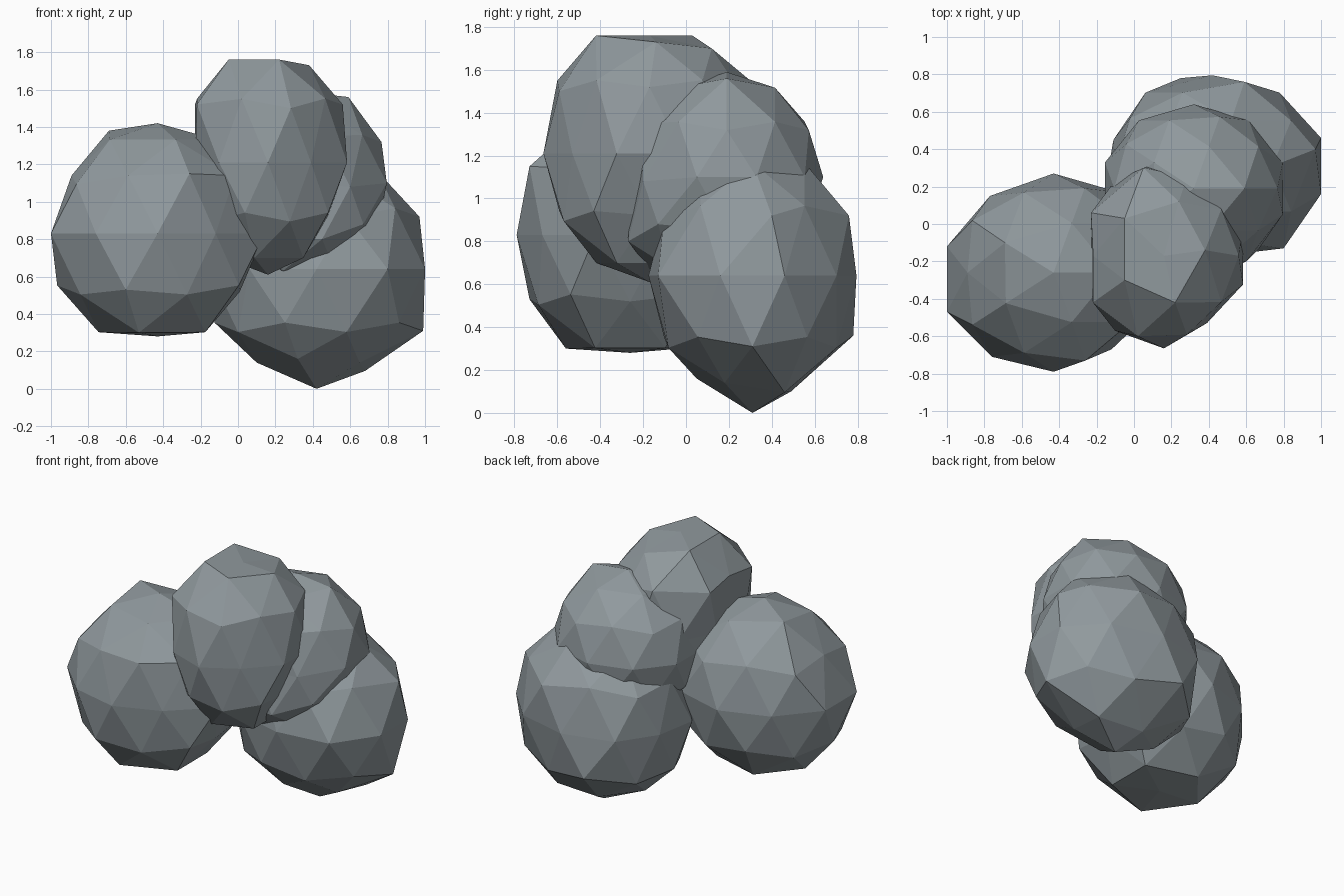
import bpy
import bmesh
from mathutils import Vector

stone = bpy.data.materials.new("blue_grey_stone")
stone.diffuse_color = (0.28, 0.32, 0.34, 1.0)


def boulder(name, centre, radii, z_up, z_down, low, high, left=-9.0, moves=()):
    """Low-poly boulder: ellipsoid with separate upper and lower heights,
    flattened at its limits, with single corners pulled to given points."""
    bm = bmesh.new()
    bmesh.ops.create_icosphere(bm, subdivisions=2, radius=1.0)
    c = Vector(centre)
    for v in bm.verts:
        h = z_up if v.co.z > 0 else z_down
        v.co = c + Vector((v.co.x * radii[0], v.co.y * radii[1], v.co.z * h))
        v.co.z = min(max(v.co.z, low), high)
        v.co.x = max(v.co.x, left)
    free = list(bm.verts)
    for target in moves:
        t = Vector(target)
        corner = min(free, key=lambda v: (v.co - t).length)
        free.remove(corner)
        corner.co = t
    bmesh.ops.recalc_face_normals(bm, faces=bm.faces)
    mesh = bpy.data.meshes.new(name)
    bm.to_mesh(mesh)
    bm.free()
    mesh.materials.append(stone)
    obj = bpy.data.objects.new(name, mesh)
    bpy.context.collection.objects.link(obj)
    return obj


# left boulder, with a flattened underside
boulder("left_boulder", (-0.43, -0.26, 0.83), (0.60, 0.53),
        0.59, 0.62, 0.28, 1.42,
        moves=[(-0.69, -0.10, 1.38), (-1.0, -0.12, 0.83), (-1.0, -0.47, 0.83),
               (-0.76, -0.71, 0.83), (-0.77, 0.15, 0.83), (0.01, -0.26, 0.52),
               (-0.89, -0.26, 1.14), (-0.26, -0.73, 1.15), (-0.43, -0.79, 0.83),
               (-0.53, -0.56, 0.30), (-0.60, -0.73, 0.53), (-0.12, -0.67, 0.83)])

# large base boulder, with a few uneven corners on the right and back
boulder("base_boulder", (0.42, 0.31, 0.64), (0.61, 0.485),
        0.62, 0.64, 0.0, 1.26,
        moves=[(0.99, 0.31, 0.31), (0.80, -0.13, 0.64), (0.25, 0.78, 0.36),
               (0.59, 0.76, 0.92), (-0.11, 0.45, 0.64), (0.32, 0.05, 0.16),
               (0.10, 0.31, 0.14), (0.34, 0.49, 0.10), (0.65, 0.18, 0.14),
               (0.97, 0.40, 0.92)])

# tall front boulder, with a flattened top and left side
boulder("top_boulder", (0.16, -0.17, 1.21), (0.445, 0.495),
        0.65, 0.60, 0.61, 1.76, left=-0.23,
        moves=[(-0.23, 0.06, 1.52), (-0.22, -0.42, 1.52), (0.56, -0.17, 1.52),
               (0.22, -0.42, 1.76), (0.38, -0.14, 1.73), (0.24, 0.12, 1.70),
               (-0.05, 0.03, 1.76), (-0.05, -0.30, 1.76), (0.02, -0.60, 1.55),
               (0.39, -0.53, 1.21), (0.48, -0.17, 0.92), (0.05, 0.30, 1.55)])

# smaller boulder wedged behind, bulging forward near its foot
boulder("middle_boulder", (0.32, 0.19, 1.10), (0.50, 0.45),
        0.49, 0.48, 0.62, 1.59,
        moves=[(0.59, 0.19, 1.56), (0.45, -0.27, 0.80), (0.20, -0.24, 0.81),
               (0.46, -0.21, 1.35), (0.24, -0.14, 0.63), (0.50, -0.08, 0.68),
               (0.60, -0.20, 1.08), (0.67, -0.13, 0.88)])
